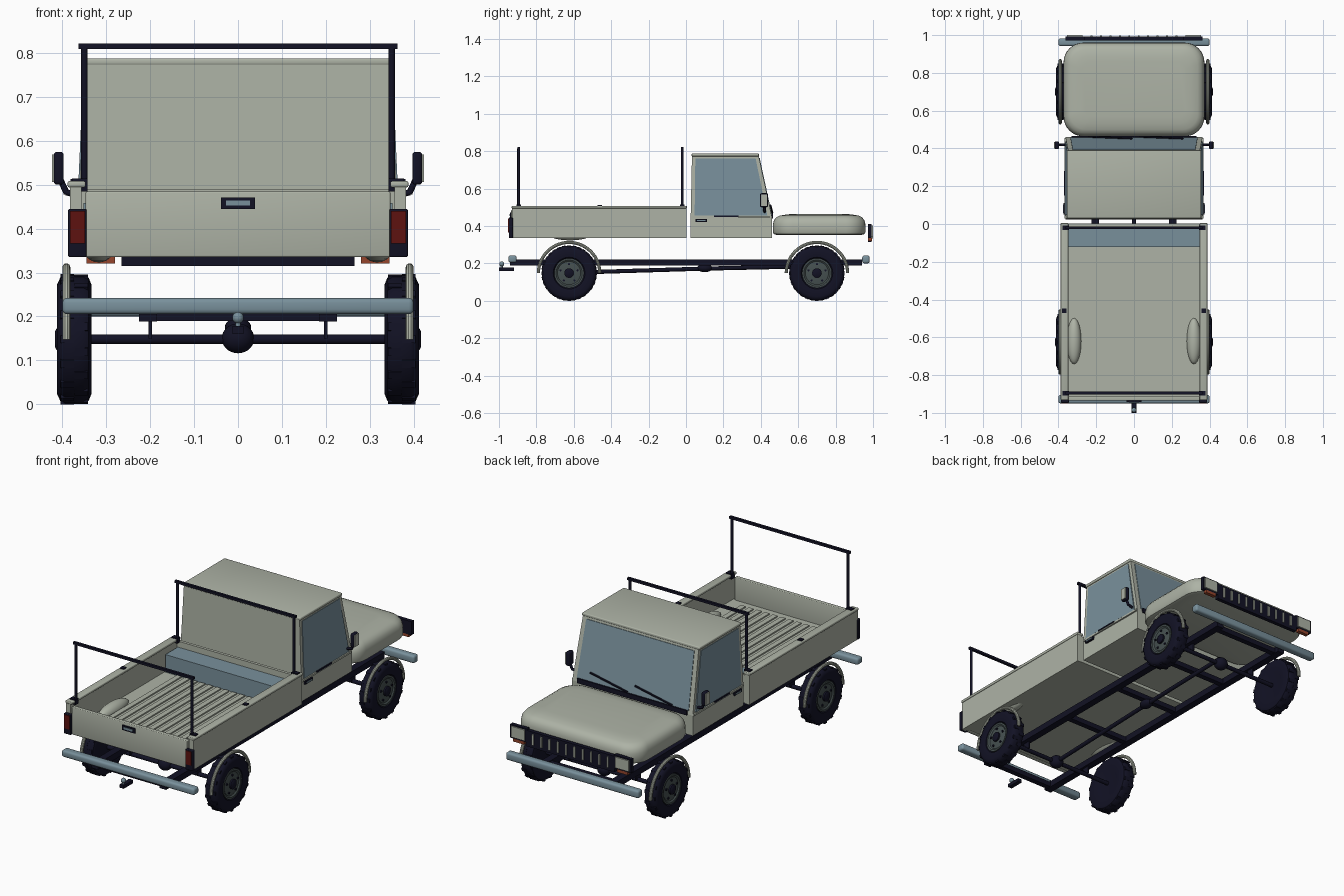
import bpy, bmesh, math
from mathutils import Vector

if "Cube" in bpy.data.objects:
    bpy.data.objects.remove(bpy.data.objects["Cube"])


def mat(name, r, g, b):
    m = bpy.data.materials.new(name)
    m.diffuse_color = (r, g, b, 1)
    m.use_nodes = True
    m.node_tree.nodes["Principled BSDF"].inputs["Base Color"].default_value = m.diffuse_color
    return m


BODY = mat("sage_beige", 0.42, 0.45, 0.38)
DARK = mat("blue_black", 0.006, 0.006, 0.018)
GLASS = mat("blue_grey", 0.19, 0.28, 0.33)
RED = mat("dark_red", 0.11, 0.006, 0.005)
RIM = mat("rim_grey", 0.06, 0.08, 0.08)
ORANGE = mat("amber_red", 0.30, 0.06, 0.025)


def finish(bm, name, m, smooth=False):
    bmesh.ops.recalc_face_normals(bm, faces=bm.faces)
    me = bpy.data.meshes.new(name)
    bm.to_mesh(me)
    bm.free()
    ob = bpy.data.objects.new(name, me)
    bpy.context.collection.objects.link(ob)
    me.materials.append(m)
    if smooth:
        bpy.ops.object.select_all(action='DESELECT')
        ob.select_set(True)
        bpy.context.view_layer.objects.active = ob
        bpy.ops.object.shade_smooth_by_angle(angle=math.radians(35))
    return ob


def box(name, x, y, z, m, bevel=0):
    bm = bmesh.new()
    bmesh.ops.create_cube(bm, size=1)
    for v in bm.verts:
        v.co = [(a[0] + a[1]) / 2 + c * (a[1] - a[0]) for a, c in zip((x, y, z), v.co)]
    if bevel:
        bmesh.ops.bevel(bm, geom=bm.edges[:], offset=bevel, segments=3, profile=0.5, affect='EDGES')
    return finish(bm, name, m, bevel > 0)


def sbox(name, s, x, y, z, m, bevel=0):
    return box(name, sorted((s * x[0], s * x[1])), y, z, m, bevel)


def loft(name, rings, m, smooth=False, caps=True, closed=False):
    bm = bmesh.new()
    vs = [[bm.verts.new(p) for p in r] for r in rings]
    n = len(vs[0])
    pairs = list(zip(vs, vs[1:])) + ([(vs[-1], vs[0])] if closed else [])
    for a, b in pairs:
        for i in range(n):
            bm.faces.new((a[i], a[(i + 1) % n], b[(i + 1) % n], b[i]))
    if caps and not closed:
        bm.faces.new(vs[0])
        bm.faces.new(vs[-1])
    return finish(bm, name, m, smooth)


def tube(name, a, b, r, m, seg=12):
    a, b = Vector(a), Vector(b)
    q = (b - a).to_track_quat('Z', 'Y')
    ring = [q @ Vector((r * math.cos(t), r * math.sin(t), 0)) for t in
            (2 * math.pi * i / seg for i in range(seg))]
    return loft(name, [[c + p for p in ring] for c in (a, b)], m, True)


def lathe_x(name, profile, y, z, m, seg=40):
    rings = [[(x, y + r * math.cos(2 * math.pi * i / seg), z + r * math.sin(2 * math.pi * i / seg))
              for i in range(seg)] for r, x in profile]
    return loft(name, rings, m, True)


def ball(name, c, r, m):
    bm = bmesh.new()
    bmesh.ops.create_uvsphere(bm, u_segments=24, v_segments=14, radius=1)
    for v in bm.verts:
        v.co = [c[i] + r[i] * v.co[i] for i in range(3)]
    return finish(bm, name, m, True)


ZW = 0.148
# wheels, fenders and axles
for y, end in ((-0.625, "rear"), (0.70, "front")):
    for s in (-1, 1):
        lathe_x(end + "_tyre", [(r, s * x) for r, x in (
            (0.075, 0.345), (0.125, 0.334), (0.14, 0.34), (0.147, 0.352),
            (0.147, 0.393), (0.14, 0.405), (0.125, 0.412), (0.085, 0.406), (0.078, 0.396))], y, ZW, DARK)
        lathe_x(end + "_rim", [(0.079, s * 0.39), (0.079, s * 0.405), (0.07, s * 0.405),
                               (0.062, s * 0.399), (0.04, s * 0.403)], y, ZW, RIM)
        lathe_x(end + "_hub", [(0.026, s * 0.40), (0.026, s * 0.412), (0.018, s * 0.417)], y, ZW, DARK, 20)
        for k in range(5):
            a = 2 * math.pi * k / 5 + math.pi / 2
            lathe_x(end + "_lug_nut", [(0.006, s * 0.40), (0.006, s * 0.407)],
                    y + 0.048 * math.cos(a), ZW + 0.048 * math.sin(a), DARK, 8)
        # tread blocks
        for k in range(32):
            a = 2 * math.pi * k / 32
            b = sbox(end + "_tread", s, (0.342, 0.372) if k % 2 else (0.374, 0.404),
                     (-0.009, 0.009), (0.138, 0.1485), DARK)
            b.rotation_euler = (a, 0, 0)
            b.location = (0, y, ZW)
        # half ring fender
        loft(end + "_fender", [[(s * (0.391 + 0.009 * math.cos(u)),
                                 y + (0.164 + 0.009 * math.sin(u)) * math.cos(t),
                                 ZW + (0.164 + 0.009 * math.sin(u)) * math.sin(t))
                                for u in (2 * math.pi * j / 10 for j in range(10))]
                               for t in (math.pi * i / 28 for i in range(29))], BODY, True)
        sbox(end + "_spring_mount", s, (0.196, 0.204), (y - 0.02, y + 0.02), (0.15, 0.195), DARK)
    tube(end + "_axle", (-0.36, y, ZW), (0.36, y, ZW), 0.011, DARK)
    ball(end + "_differential", (0, y, 0.15), (0.037, 0.035, 0.034), DARK)

# chassis
for s in (-1, 1):
    sbox("chassis_rail", s, (0.185, 0.225), (-0.94, 0.94), (0.188, 0.222), DARK)
for y in (-0.91, -0.3, 0.1, 0.48, 0.9):
    box("cross_member", (-0.2, 0.2), (y - 0.015, y + 0.015), (0.19, 0.217), DARK)
tube("drive_shaft", (0, -0.62, 0.15), (0, 0.1, 0.172), 0.011, DARK)
tube("front_drive_shaft", (0, 0.1, 0.172), (0, 0.69, 0.185), 0.011, DARK)
ball("transfer_case", (0, 0.1, 0.175), (0.03, 0.04, 0.022), DARK)
box("rear_bumper", (-0.4, 0.4), (-0.95, -0.905), (0.205, 0.242), GLASS, 0.011)
box("front_bumper", (-0.4, 0.4), (0.942, 0.982), (0.2, 0.242), GLASS, 0.011)
box("tow_bar", (-0.012, 0.012), (-1.0, -0.92), (0.16, 0.178), DARK)
tube("tow_ball_stem", (0, -0.985, 0.175), (0, -0.985, 0.19), 0.006, GLASS)
ball("tow_ball", (0, -0.985, 0.197), (0.013, 0.013, 0.013), GLASS)

# cargo bed
box("bed_floor", (-0.37, 0.37), (-0.925, 0), (0.337, 0.362), BODY)
box("bed_front_wall", (-0.37, 0.37), (-0.014, 0.002), (0.337, 0.49), BODY)
box("tailgate", (-0.347, 0.347), (-0.935, -0.912), (0.335, 0.485), BODY, 0.004)
for i in range(12):
    x = -0.264 + i * 0.048
    box("floor_rib", (x - 0.014, x + 0.014), (-0.87, -0.13), (0.36, 0.369), BODY)
box("bed_toolbox", (-0.352, 0.352), (-0.122, -0.015), (0.36, 0.458), GLASS)
for s in (-1, 1):
    sbox("bed_side", s, (0.357, 0.383), (-0.93, 0.003), (0.335, 0.5), BODY)
    sbox("bed_side_cap", s, (0.347, 0.388), (-0.932, 0.005), (0.494, 0.508), BODY, 0.004)
    ball("wheel_well", (s * 0.317, -0.62, 0.361), (0.038, 0.122, 0.038), BODY)
    sbox("tail_light_frame", s, (0.345, 0.387), (-0.947, -0.925), (0.335, 0.445), DARK, 0.004)
    sbox("tail_light", s, (0.349, 0.383), (-0.951, -0.944), (0.366, 0.44), RED)
    sbox("stake_pocket", s, (0.357, 0.381), (-0.472, -0.448), (0.505, 0.513), DARK)
box("tailgate_handle", (-0.039, 0.039), (-0.942, -0.932), (0.445, 0.471), DARK)
box("tailgate_latch", (-0.027, 0.027), (-0.945, -0.94), (0.453, 0.464), GLASS)

# load hoops
for y in (-0.895, -0.02):
    for s in (-1, 1):
        tube("hoop_post", (s * 0.35, y, 0.485), (s * 0.35, y, 0.815), 0.0075, DARK)
        sbox("hoop_foot", s, (0.343, 0.378), (y - 0.012, y + 0.012), (0.485, 0.514), DARK)
    box("hoop_bar", (-0.363, 0.363), (y - 0.007, y + 0.007), (0.809, 0.822), DARK)


# cab
def half_width(z):
    return 0.363 - max(0, z - 0.45) * 0.045


profile = ((0.025, 0.335), (0.46, 0.335), (0.46, 0.445), (0.387, 0.782), (0.032, 0.782), (0.025, 0.45))
loft("cab", [[(s * half_width(z), y, z) for y, z in profile] for s in (-1, 1)], BODY)
box("roof_panel", (-0.355, 0.355), (0.03, 0.39), (0.772, 0.788), BODY, 0.005)
side_glass = ((0.046, 0.455), (0.435, 0.455), (0.372, 0.762), (0.05, 0.762))
for s in (-1, 1):
    loft("side_window", [[(s * (half_width(z) + d), y, z) for y, z in side_glass] for d in (-0.004, 0.003)], GLASS)
    sbox("window_sill", s, (0.36, 0.369), (0.03, 0.455), (0.442, 0.452), BODY)
    sbox("window_trim", s, (0.36, 0.371), (0.15, 0.28), (0.448, 0.456), DARK)
    sbox("door_handle", s, (0.36, 0.372), (0.05, 0.112), (0.422, 0.438), DARK)
    sbox("door_handle_inset", s, (0.37, 0.375), (0.058, 0.104), (0.427, 0.433), GLASS)
    # mirrors
    sbox("mirror", s, (0.397, 0.42), (0.396, 0.438), (0.5, 0.575), DARK, 0.008)
    sbox("mirror_shell", s, (0.416, 0.424), (0.4, 0.434), (0.506, 0.569), BODY)
    tube("mirror_arm", (s * 0.36, 0.42, 0.475), (s * 0.392, 0.42, 0.483), 0.007, DARK)
    tube("mirror_arm_upright", (s * 0.39, 0.42, 0.48), (s * 0.406, 0.42, 0.515), 0.007, DARK)


def screen_y(z):
    return 0.46 - (z - 0.445) * 0.073 / 0.337


loft("windscreen", [[(x, screen_y(z) + d, z) for x, z in
                     ((-0.337, 0.462), (0.337, 0.462), (0.325, 0.763), (-0.325, 0.763))]
                    for d in (-0.004, 0.003)], GLASS)
box("cowl", (-0.33, 0.33), (0.445, 0.466), (0.44, 0.466), DARK)
for x in (-0.24, 0.03):
    tube("wiper", (x, 0.462, 0.47), (x + 0.23, screen_y(0.51) + 0.006, 0.51), 0.005, DARK, 8)


# hood
def outline(inset, z):
    hx, hy, r = 0.373 - inset, 0.248 - inset, 0.105 - inset * 0.6
    pts = []
    for q, (sx, sy) in enumerate(((1, 1), (-1, 1), (-1, -1), (1, -1))):
        for i in range(9):
            a = (q + i / 8) * math.pi / 2
            pts.append((sx * (hx - r) + r * math.cos(a), 0.712 + sy * (hy - r) + r * math.sin(a), z))
    return pts


loft("hood", [outline(i, z) for i, z in ((0.018, 0.353), (0.005, 0.357), (0, 0.367), (0.001, 0.41),
                                         (0.006, 0.43), (0.018, 0.446), (0.036, 0.455),
                                         (0.07, 0.461), (0.1, 0.464))], BODY, True)

# grille and front lights
box("grille", (-0.265, 0.265), (0.972, 0.993), (0.315, 0.402), DARK)
for i in range(10):
    x = -0.225 + i * 0.05
    box("grille_slat", (x - 0.005, x + 0.005), (0.992, 0.999), (0.332, 0.39), BODY)
for s in (-1, 1):
    sbox("headlight_frame", s, (0.262, 0.363), (0.972, 0.993), (0.336, 0.41), DARK)
    sbox("headlight", s, (0.273, 0.355), (0.991, 1.0), (0.344, 0.403), BODY)
    sbox("front_indicator", s, (0.28, 0.345), (0.974, 0.994), (0.32, 0.336), ORANGE)
